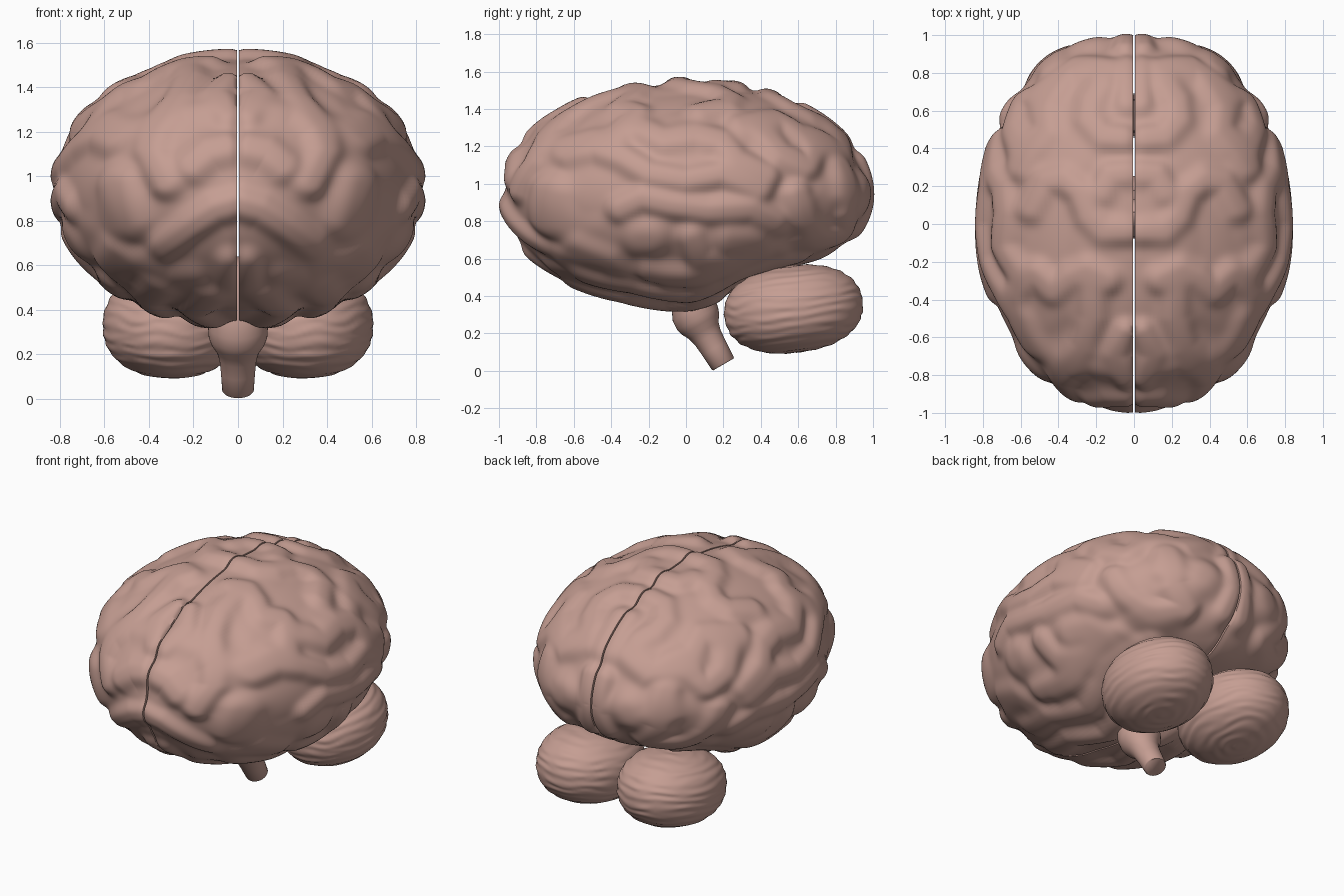
import bpy, bmesh, math
from mathutils import Vector, noise

cube = bpy.data.objects.get("Cube")
if cube:
    bpy.data.objects.remove(cube, do_unlink=True)

flesh = bpy.data.materials.new("dusty_pink")
flesh.use_nodes = True
tint = (0.56, 0.34, 0.29, 1)
flesh.diffuse_color = tint
shader = flesh.node_tree.nodes["Principled BSDF"]
shader.inputs["Base Color"].default_value = tint
shader.inputs["Roughness"].default_value = 0.7

MID_Z = 0.945
WIDTH, TOP, BOTTOM = 0.835, 0.622, 0.63


def smooth(low, high, value):
    t = min(max((value - low) / (high - low), 0), 1)
    return t * t * (3 - 2 * t)


def finish(bm, name, mirror=False, angle=70):
    bmesh.ops.recalc_face_normals(bm, faces=bm.faces)
    mesh = bpy.data.meshes.new(name)
    bm.to_mesh(mesh)
    bm.free()
    mesh.materials.append(flesh)
    obj = bpy.data.objects.new(name, mesh)
    bpy.context.collection.objects.link(obj)
    if mirror:
        mod = obj.modifiers.new("other_side", 'MIRROR')
        mod.use_mirror_merge = False
    bpy.ops.object.select_all(action='DESELECT')
    obj.select_set(True)
    bpy.context.view_layer.objects.active = obj
    bpy.ops.object.shade_smooth_by_angle(angle=math.radians(angle))


# Folds: raised ridges drawn as polylines on one facing of the hemisphere
FACING = {
    "front": (0, 2, Vector((0, -1, 0))),
    "back": (0, 2, Vector((0, 1, 0))),
    "side": (1, 2, Vector((1, 0, 0))),
    "top": (0, 1, Vector((0, 0, 1))),
    "under": (0, 1, Vector((0, 0, -1))),
}
folds = []


def fold(facing, *points, radius=0.075):
    folds.append((facing, [Vector(p) for p in points], radius))


# Folds of the crown
fold("top", (.03, -.04), (.16, -.04), (.24, .04), (.29, .17), (.38, .24), (.48, .22), (.56, .08))
fold("top", (.03, .27), (.12, .26), (.17, .17))
fold("top", (.05, .46), (.16, .47), (.24, .56), (.23, .66), (.17, .75))
fold("top", (.42, .76), (.49, .64), (.47, .5), (.56, .4), (.62, .3))
fold("top", (.14, -.3), (.25, -.25), (.34, -.29), (.43, -.36), (.53, -.27), (.64, -.36))
fold("top", (.22, -.32), (.22, -.5), (.27, -.66), (.36, -.78))
fold("top", (.04, -.58), (.1, -.7), (.04, -.83), radius=.06)
fold("top", (.66, -.42), (.58, -.62), (.45, -.8))
fold("top", (.03, .66), (.03, .85), radius=.07)

# Folds of the forehead
fold("front", (.05, 1.14), (.13, 1.12), (.21, 1.05), radius=.08)
fold("front", (.0, .87), (.1, .84), (.22, .76), (.34, .67))
fold("front", (.5, .78), (.55, .96), radius=.1)
fold("front", (.08, 1.36), (.26, 1.34), (.38, 1.25), (.4, 1.12), (.33, .97))
fold("front", (.2, .5), (.34, .48), (.45, .58))
fold("front", (.04, .6), (.05, .45), radius=.06)

# Folds of the side
fold("side", (-.25, .7), (-.2, .7), radius=.11)
fold("side", (.24, .68), (.37, .67), radius=.09)
fold("side", (-.08, .44), (.1, .46))
fold("side", (.88, 1.1), (.88, .95), radius=.08)
fold("side", (.61, .95), (.65, .8), (.72, .68))
fold("side", (-.36, .86), (-.24, .92), (-.08, .88), (.12, .85), (.36, .86), (.48, .78))
fold("side", (-.66, 1.18), (-.5, 1.22), (-.34, 1.15), (-.2, 1.06), (0, 1.02), (.2, 1.06), (.4, .97))
fold("side", (-.25, 1.32), (-.12, 1.25), (.06, 1.28), (.2, 1.24), (.28, 1.13), (.44, 1.05))
fold("side", (.4, 1.32), (.52, 1.17), (.66, 1.1), (.72, 1.22))
fold("side", (-.6, .64), (-.42, .57), (-.34, .46))
fold("side", (.03, .7), (.08, .58), (.3, .52), (.5, .6))

# Folds of the back and underside
fold("back", (.24, .96), (.26, .92), radius=.12)
fold("back", (.04, 1.12), (.03, .9), (.06, .76), radius=.07)
fold("back", (.44, 1.1), (.42, .85), (.3, .72), (.5, .68))
fold("back", (.14, 1.28), (.32, 1.2), (.52, 1.24))
fold("under", (.12, -.6), (.2, -.35), (.12, -.1), (.2, .15))
fold("under", (.36, -.55), (.42, -.3), (.36, 0), (.46, .3), (.36, .6))
fold("under", (.58, -.2), (.56, .1), (.6, .4))


def fold_height(p, normal):
    """Soft union of all ridges at a surface point, from nought to one."""
    weights = {k: smooth(.25, .75, normal.dot(f[2])) for k, f in FACING.items()}
    # Broad swells vary the ground between the folds
    wave = noise.noise(p * 3.2 + Vector((3, 7, 1)))
    gap = 1 - 0.3 * smooth(-.2, .4, wave)
    for facing, points, radius in folds:
        weight = weights[facing]
        if weight <= 0:
            continue
        i, j, _ = FACING[facing]
        q = Vector((p[i], p[j]))
        near = 9
        for a, b in zip(points, points[1:]):
            ab = b - a
            t = min(max((q - a).dot(ab) / ab.length_squared, 0), 1)
            near = min(near, (q - a - ab * t).length)
        gap *= 1 - 0.92 * weight * math.exp(-(near / radius) ** 3)
    return 1 - gap


def hemisphere_point(phi, a):
    y = -math.cos(phi)
    s = max(math.sin(phi), 0)
    x = WIDTH * s ** (0.85 if y > 0 else 0.96) * math.sin(a)
    if a < math.pi / 2:
        z = TOP * s * math.cos(a)
    else:
        # hollow above the cerebellum, full again at the rear
        hollow = 0.18 * smooth(0, .5, y) * (1 - 0.55 * smooth(.55, .85, y))
        z = BOTTOM * s * math.cos(a) * (1 - hollow)
    p = Vector((x, y, z + MID_Z))
    normal = Vector((x / WIDTH ** 2, y, z / TOP ** 2)).normalized()
    lift = 0.046 * fold_height(p, normal) - 0.036
    lift -= 0.004 * math.exp(-(x / 0.02) ** 2)   # rounded lip at the cleft
    p += normal * lift
    p.x = max(p.x, 0) + 0.005
    return p


# Cerebral hemispheres: half-ring loft closed by a flat inner wall
STATIONS, AROUND = 160, 110
bm = bmesh.new()
rings = []
for i in range(STATIONS + 1):
    phi = math.pi * i / STATIONS
    rings.append([bm.verts.new(hemisphere_point(phi, math.pi * k / AROUND))
                  for k in range(AROUND + 1)])
for r, s in zip(rings, rings[1:]):
    for k in range(AROUND + 1):
        n = (k + 1) % (AROUND + 1)
        bm.faces.new((r[k], r[n], s[n], s[k]))
bmesh.ops.remove_doubles(bm, verts=bm.verts, dist=0.0005)
finish(bm, "cerebral_hemispheres", mirror=True, angle=60)

# Cerebellum: two flattened lobes with fine level ridges, touching in the middle
bm = bmesh.new()
bmesh.ops.create_uvsphere(bm, u_segments=80, v_segments=100, radius=1)
tilt = math.radians(7)
for v in bm.verts:
    d = v.co.normalized()
    lat = math.asin(max(-1, min(1, d.z)))
    drift = noise.noise(d * 2)
    ridge = math.sin(lat * 27 + drift * 3)
    size = 1.005 + 0.01 * ridge * (0.6 + noise.noise(d * 4))
    # slightly boxy section
    flat = math.hypot(d.x, d.y)
    size *= (flat ** 2.25 + abs(d.z) ** 2.25) ** (-1 / 2.25)
    p = Vector((0.308 * d.x, 0.37 * d.y, 0.232 * d.z)) * size
    y = p.y * math.cos(tilt) - p.z * math.sin(tilt)
    z = p.y * math.sin(tilt) + p.z * math.cos(tilt)
    v.co = (p.x + 0.298, y + 0.575, z + 0.33)
finish(bm, "cerebellum_lobes", mirror=True)

# Brain stem: round sections (y, z, radius) along a leaning path, swelling at the top
bm = bmesh.new()
across = Vector((0, 0.866, 0.5))
sections = [(.2, .034, .066), (.197, .039, .071), (.15, .12, .077), (.115, .18, .084),
            (.095, .215, .096), (.078, .25, .12), (.062, .28, .132), (.04, .33, .135),
            (.03, .4, .13), (.03, .5, .12), (.03, .58, .09), (.03, .62, .04)]
SIDES = 40
rings = []
for y, z, radius in sections:
    ring = []
    for k in range(SIDES):
        a = math.tau * k / SIDES
        offset = Vector((math.cos(a), 0, 0)) + across * (math.sin(a) * 0.95)
        ring.append(bm.verts.new(Vector((0, y, z)) + offset * radius))
    rings.append(ring)
for r, s in zip(rings, rings[1:]):
    for k in range(SIDES):
        n = (k + 1) % SIDES
        bm.faces.new((r[k], r[n], s[n], s[k]))
bm.faces.new(rings[0])
bm.faces.new(rings[-1])
finish(bm, "brain_stem", angle=50)
